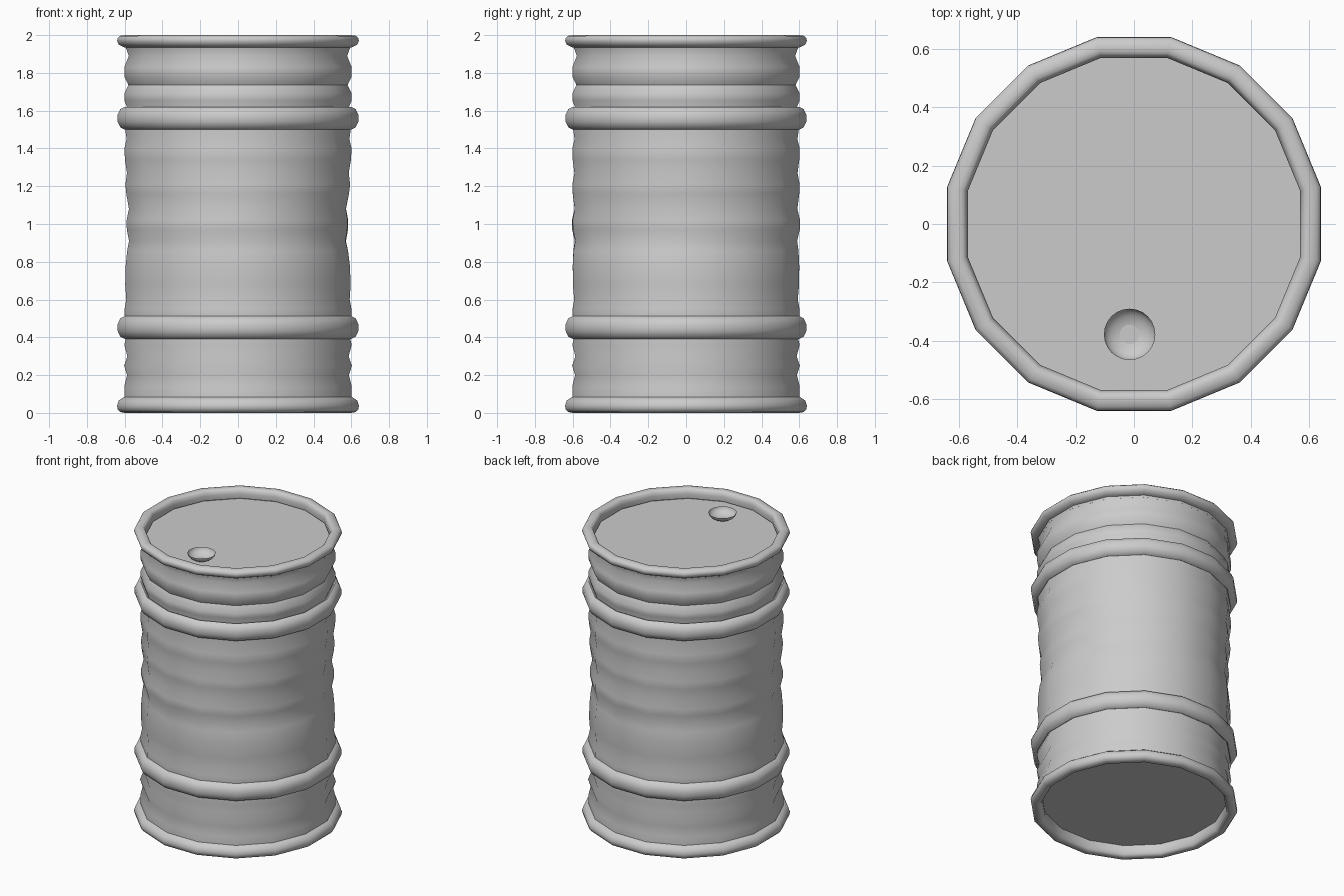
import bpy, bmesh, math

if "Cube" in bpy.data.objects:
    bpy.data.objects.remove(bpy.data.objects["Cube"])

SIDES = 16
FLAT = math.cos(math.pi / SIDES)  # converts flat-to-flat radius to corner radius


def finish(bm, name, fix_normals=True):
    if fix_normals:
        bmesh.ops.recalc_face_normals(bm, faces=bm.faces)
    me = bpy.data.meshes.new(name)
    bm.to_mesh(me)
    bm.free()
    ob = bpy.data.objects.new(name, me)
    bpy.context.collection.objects.link(ob)
    bpy.ops.object.select_all(action='DESELECT')
    bpy.context.view_layer.objects.active = ob
    ob.select_set(True)
    bpy.ops.object.shade_smooth_by_angle(angle=math.radians(50))
    return ob


def lathe(name, profile, closed=False, warp=None):
    """Spin a (radius, z) profile into a 16-sided shell with flats on the axes."""
    bm = bmesh.new()
    rows = []
    for r, z in profile:
        row = []
        for i in range(SIDES):
            a = (i + 0.5) * 2 * math.pi / SIDES
            rr = (r + (warp(a, z) if warp else 0)) / FLAT
            row.append(bm.verts.new((rr * math.cos(a), rr * math.sin(a), z)))
        rows.append(row)
    n = len(rows)
    for j in range(n if closed else n - 1):
        lo, hi = rows[j], rows[(j + 1) % n]
        for i in range(SIDES):
            k = (i + 1) % SIDES
            bm.faces.new((lo[i], lo[k], hi[k], hi[i]))
    return finish(bm, name)


def disc(name, r, z, up):
    bm = bmesh.new()
    vs = []
    for i in range(SIDES):
        a = (i + 0.5) * 2 * math.pi / SIDES * (1 if up else -1)
        vs.append(bm.verts.new((r / FLAT * math.cos(a), r / FLAT * math.sin(a), z)))
    bm.faces.new(vs)
    finish(bm, name, False)


# Corrugated drum wall, slightly dented at the waist
def dent(a, z):
    side = math.cos(a) ** 2 * (1.0 if math.cos(a) > 0 else 0.7)
    waist = -0.022 * side * math.exp(-((z - 1.0) / 0.22) ** 2)
    crease = 0.006 * math.sin(2 * a) * math.exp(-((z - 0.97) / 0.08) ** 2)
    return waist + crease


wall = [(.600, .04), (.602, .14), (.587, .20), (.603, .25), (.586, .30),
        (.602, .36), (.590, .41), (.600, .50), (.601, .55), (.592, .60),
        (.599, .68), (.600, .78), (.596, .86), (.588, .91), (.601, .97),
        (.603, 1.02), (.590, 1.08), (.600, 1.16), (.602, 1.21), (.591, 1.27),
        (.600, 1.34), (.602, 1.40), (.590, 1.45), (.600, 1.52), (.588, 1.62),
        (.602, 1.655), (.602, 1.69), (.580, 1.735), (.602, 1.78), (.602, 1.83),
        (.578, 1.89), (.600, 1.95)]
lathe("drum_wall", wall, warp=dent)

# End rims: rounded lip with a straight inner side
lip = [(.600, 0), (.625, .004), (.638, .016), (.640, .030), (.632, .050),
       (.605, .064), (.572, .068), (.569, .035), (.575, .012), (.585, .003)]
lathe("top_rim", [(r, 2 - z) for r, z in lip], closed=True)
lathe("bottom_rim", [(r, z * 1.3) for r, z in lip], closed=True)

# Rolling hoops
for name, z in (("upper_hoop", 1.560), ("lower_hoop", .452)):
    ring = [(.600 + .039 * math.cos(math.tau * (i + .5) / 10),
             z + .060 * math.sin(math.tau * (i + .5) / 10)) for i in range(10)]
    lathe(name, ring, closed=True)

# Recessed end plates
disc("lid", .59, 1.922, True)
disc("base", .59, .075, False)

# Small open cup set on the lid
bm = bmesh.new()
bmesh.ops.create_uvsphere(bm, u_segments=24, v_segments=12, radius=1)
bmesh.ops.delete(bm, geom=[v for v in bm.verts if v.co.z > .01], context='VERTS')
for v in bm.verts:
    v.co = (-.015 + v.co.x * .088, -.378 + v.co.y * .088, 1.966 + v.co.z * .048)
finish(bm, "bung_cup", False)
